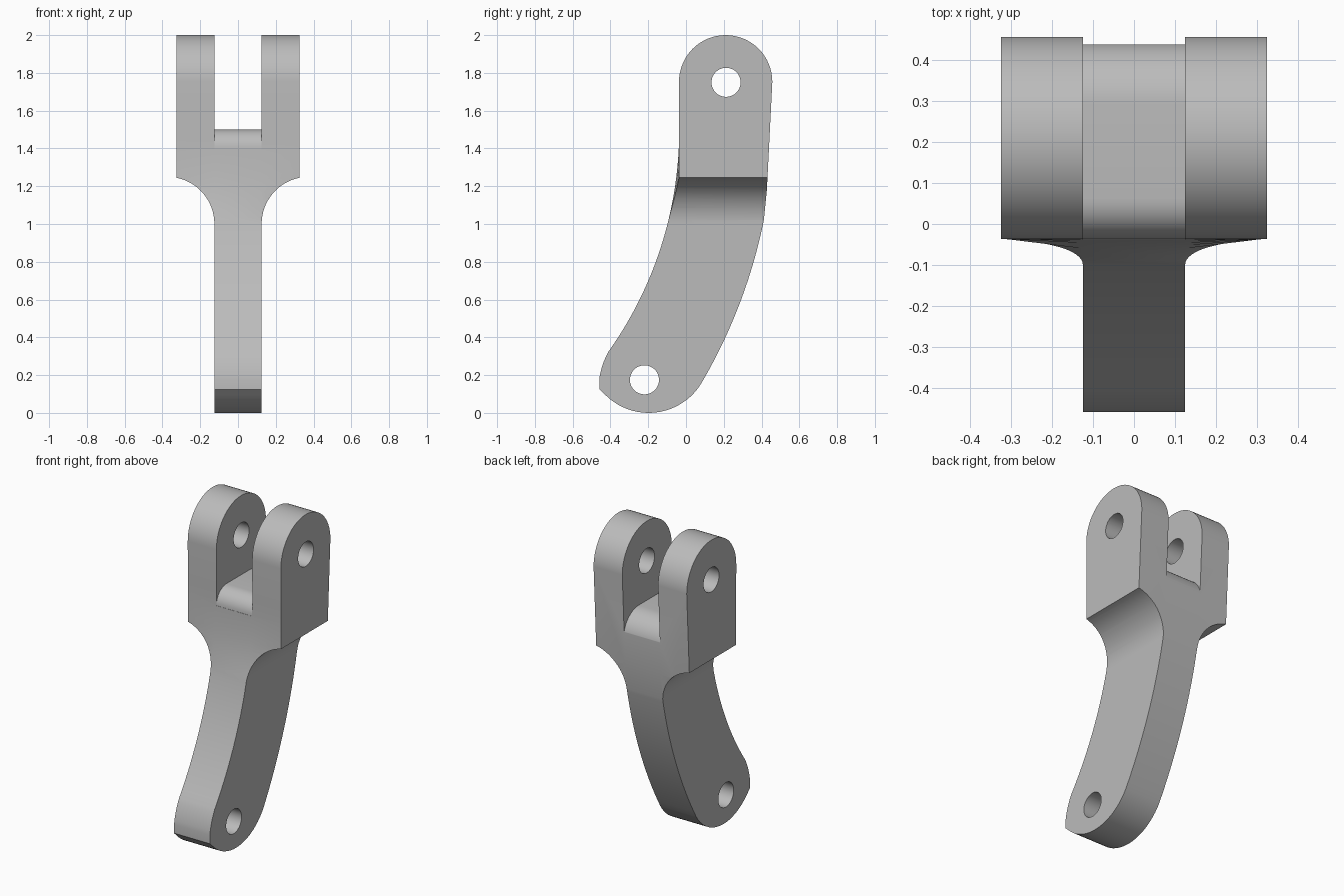
import bpy, bmesh, math
from mathutils import Vector

if "Cube" in bpy.data.objects:
    bpy.data.objects.remove(bpy.data.objects["Cube"], do_unlink=True)


def arc(centre, radius, start, end, n=16):
    """Points on an arc, angles in degrees."""
    return [(centre[0] + radius * math.cos(math.radians(start + (end - start) * i / n)),
             centre[1] + radius * math.sin(math.radians(start + (end - start) * i / n)))
            for i in range(n + 1)]


def arc3(a, b, c, n=16):
    """Arc from a through b to c."""
    (ax, ay), (bx, by), (cx, cy) = a, b, c
    d = 2 * (ax * (by - cy) + bx * (cy - ay) + cx * (ay - by))
    sa, sb, sc = ax * ax + ay * ay, bx * bx + by * by, cx * cx + cy * cy
    o = ((sa * (by - cy) + sb * (cy - ay) + sc * (ay - by)) / d,
         (sa * (cx - bx) + sb * (ax - cx) + sc * (bx - ax)) / d)
    start = math.degrees(math.atan2(ay - o[1], ax - o[0]))
    end = math.degrees(math.atan2(cy - o[1], cx - o[0]))
    sweep = (end - start + 180) % 360 - 180
    return arc(o, math.hypot(ax - o[0], ay - o[1]), start, start + sweep, n)


def prism(name, points, half, axis):
    """Extrude a profile symmetrically along x or y."""
    bm = bmesh.new()
    place = (lambda p, d: (d, p[0], p[1])) if axis == "x" else (lambda p, d: (p[0], d, p[1]))
    face = bm.faces.new([bm.verts.new(place(p, -half)) for p in points])
    top = bmesh.ops.extrude_face_region(bm, geom=[face])["geom"]
    bmesh.ops.translate(bm, vec=place((0, 0), 2 * half),
                        verts=[v for v in top if isinstance(v, bmesh.types.BMVert)])
    bmesh.ops.remove_doubles(bm, verts=bm.verts[:], dist=1e-5)
    bmesh.ops.recalc_face_normals(bm, faces=bm.faces[:])
    mesh = bpy.data.meshes.new(name)
    bm.to_mesh(mesh)
    bm.free()
    obj = bpy.data.objects.new(name, mesh)
    bpy.context.scene.collection.objects.link(obj)
    return obj


def boolean(obj, cutter, operation):
    cutter.hide_render = True
    mod = obj.modifiers.new(cutter.name, "BOOLEAN")
    mod.operation, mod.solver, mod.object = operation, "EXACT", cutter
    bpy.context.view_layer.objects.active = obj
    bpy.ops.object.modifier_apply(modifier=mod.name)
    bpy.data.objects.remove(cutter, do_unlink=True)


ARM, LUG, FRONT, SHOULDER = 0.125, 0.325, -0.036, 1.245
lug_centre = (0.21, 1.753)

# Curved side outline of the link
outline = arc(lug_centre, 0.247, 0, 180, 32)
outline += arc3((FRONT, 1.5), (-0.165, 0.786), (-0.41, 0.325), 24)
outline += arc3((-0.41, 0.325), (-0.443, 0.25), (-0.459, 0.18), 6)[1:]
outline += [(-0.459, 0.125)]
outline += arc3((-0.43, 0.098), (-0.2, 0), (0.077, 0.15), 20)
outline += arc3((0.077, 0.15), (0.315, 0.664), (0.412, 1.02), 20)[1:]
outline += [(0.428, 1.18)]
link = prism("clevis_link", outline, 0.5, "x")

# Forked front outline with concave shoulders
half = [(ARM, -0.1)] + arc((ARM + 0.25, 1.0), 0.25, 180, 101.54, 16) + [(LUG, 2.1)]
front_outline = half + [(-x, z) for x, z in reversed(half)]
boolean(link, prism("shoulder_cutter", front_outline, 1, "y"), "INTERSECT")

# Slot between the lugs, with a rounded tongue at its floor
slot = [(-0.6, 2.2), (-0.6, 1.4), (-0.037, 1.4)]
slot += arc((0.063, 1.4), 0.1, 180, 90, 10)[1:]
slot += arc((0.293, 1.35), 0.15, 90, 0, 12)
slot += [(0.6, 1.35), (0.6, 2.2)]
boolean(link, prism("slot_cutter", slot, ARM, "x"), "DIFFERENCE")

# Pin holes
for name, centre in (("upper_hole", (0.212, 1.75)), ("lower_hole", (-0.22, 0.175))):
    boolean(link, prism(name, arc(centre, 0.077, 0, 360, 40)[:-1], 1, "x"), "DIFFERENCE")

# Blend the front of the shoulders back to the flat lug fronts
bm = bmesh.new()
bm.from_mesh(link.data)
for x in (-ARM, ARM):
    bmesh.ops.bisect_plane(bm, geom=bm.verts[:] + bm.edges[:] + bm.faces[:], dist=1e-4,
                           plane_co=(x, 0, 0), plane_no=(1, 0, 0))
for v in bm.verts:
    if abs(v.co.x) > ARM + 0.001 and v.co.y < FRONT and 0.95 < v.co.z < 1.5:
        v.co.y += (FRONT - v.co.y) * (abs(v.co.x) - ARM) / (LUG - ARM)
bm.to_mesh(link.data)
bm.free()

# Plain grey metal
grey = bpy.data.materials.new("plain_grey")
grey.use_nodes = True
colour = (0.5, 0.5, 0.5, 1)
grey.diffuse_color = colour
grey.node_tree.nodes["Principled BSDF"].inputs["Base Color"].default_value = colour
link.data.materials.clear()
link.data.materials.append(grey)
for face in link.data.polygons:
    face.material_index = 0

bpy.ops.object.select_all(action="DESELECT")
link.select_set(True)
bpy.context.view_layer.objects.active = link
bpy.ops.object.shade_smooth_by_angle(angle=math.radians(25))
